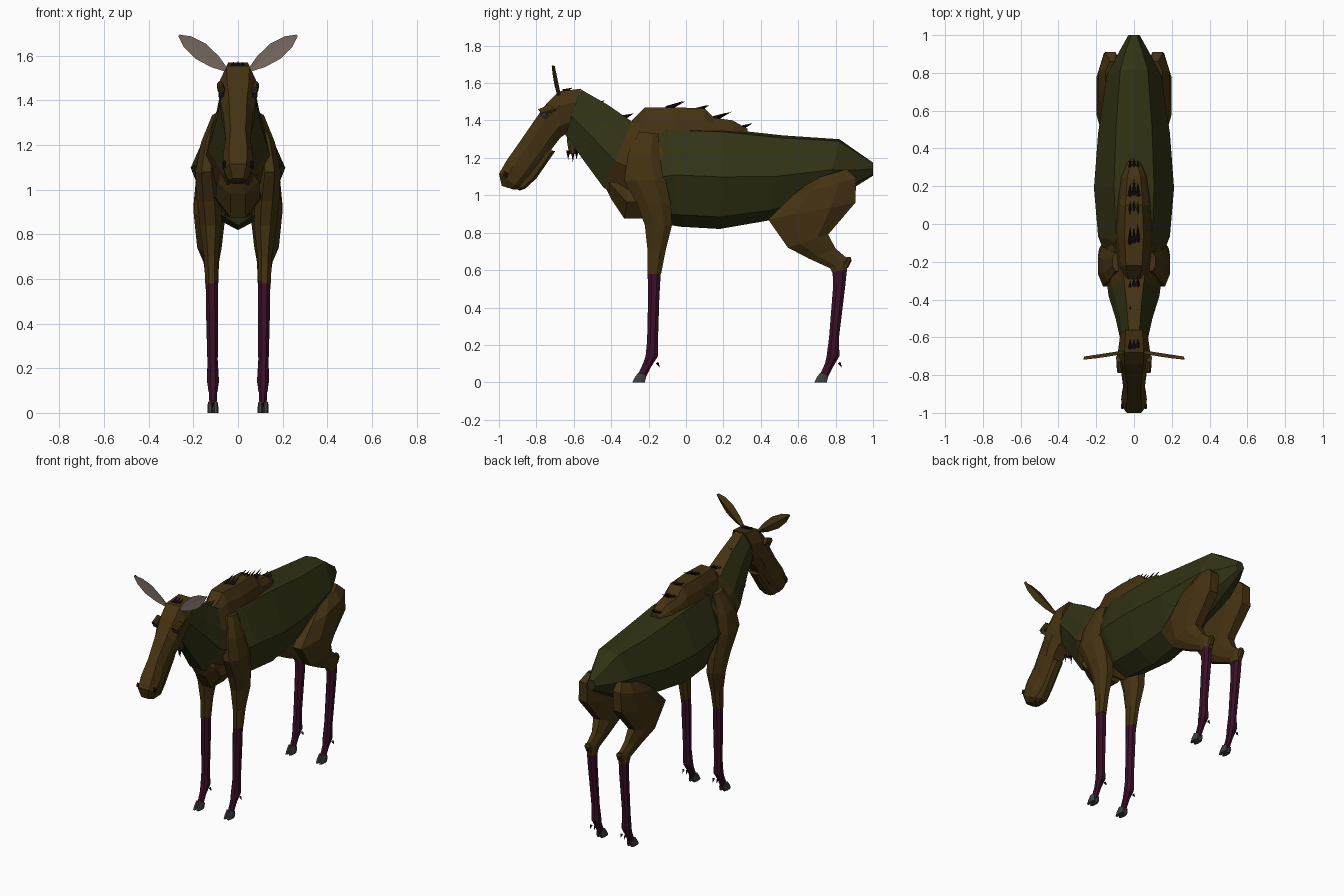
import bpy, bmesh, math, random
from mathutils import Vector

random.seed(4)


def material(name, rgb):
    m = bpy.data.materials.new(name)
    m.diffuse_color = (*rgb, 1)
    return m


BROWN = material("brown hide", (0.058, 0.032, 0.006))
GREEN = material("olive hide", (0.031, 0.032, 0.007))
PURPLE = material("plum leg", (0.044, 0.005, 0.022))
TUFT = material("dark hair", (0.011, 0.003, 0.006))
EAR = material("pale inner ear", (0.2, 0.155, 0.125))
HOOF = material("grey hoof", (0.05, 0.05, 0.05))
EYE = material("dark eye", (0.03, 0.03, 0.035))

# Half cross-sections: (position from first to second edge, share of width)
BARREL = [(0, 0), (0.03, 0.5), (0.48, 1), (0.88, 0.6), (1, 0)]
NECK = [(0, 0.4), (0.3, 0.85), (0.6, 1), (1, 0.35)]
HEAD = [(0, 0.6), (0.3, 1), (0.75, 0.9), (1, 0.45)]
LIMB = [(0, 0.45), (0.3, 1), (0.72, 1), (1, 0.45)]


def finish(name, bm, mats, mirror=False, rule=None):
    bmesh.ops.recalc_face_normals(bm, faces=bm.faces[:])
    if rule:
        for f in bm.faces:
            f.material_index = rule(f)
    me = bpy.data.meshes.new(name)
    bm.to_mesh(me)
    bm.free()
    for m in mats:
        me.materials.append(m)
    ob = bpy.data.objects.new(name, me)
    bpy.context.collection.objects.link(ob)
    if mirror:
        ob.modifiers.new("mirror", 'MIRROR').use_mirror_merge = False
    return ob


def loft(name, profile, sections, mats, mirror=False, rule=None):
    """Sections: y, z of first edge, y, z of second edge, half width, x centre."""
    bm = bmesh.new()
    rings = []
    for s in sections:
        ya, za, yb, zb, w = s[:5]
        cx = s[5] if len(s) > 5 else 0
        right = [(cx + w * k, ya + (yb - ya) * t, za + (zb - za) * t) for t, k in profile]
        left = [(2 * cx - x, y, z) for (x, y, z), (t, k) in zip(right, profile) if k > 0]
        rings.append([bm.verts.new(p) for p in right + left[::-1]])
    n = len(rings[0])
    for a, b in zip(rings, rings[1:]):
        for i in range(n):
            j = (i + 1) % n
            bm.faces.new((a[i], a[j], b[j], b[i]))
    bm.faces.new(rings[0])
    bm.faces.new(rings[-1][::-1])
    return finish(name, bm, mats, mirror, rule)


def spikes(name, pairs, radius, mat, mirror=False):
    """Four-sided hair spikes from base to tip."""
    bm = bmesh.new()
    for base, tip in pairs:
        b, t = Vector(base), Vector(tip)
        q = (t - b).to_track_quat('Z', 'Y')
        ring = [bm.verts.new(b + q @ Vector((radius * math.cos(a), radius * math.sin(a), 0)))
                for a in (0, math.pi / 2, math.pi, 1.5 * math.pi)]
        top = bm.verts.new(t)
        bm.faces.new(ring)
        for i in range(4):
            bm.faces.new((ring[i], ring[(i + 1) % 4], top))
    return finish(name, bm, [mat], mirror)


# Trunk
loft("body", BARREL, [
    (-0.25, 1.32, -0.08, 0.84, 0.15),
    (-0.10, 1.365, -0.03, 0.832, 0.19),
    (0.20, 1.355, 0.18, 0.82, 0.212),
    (0.52, 1.32, 0.44, 0.865, 0.19),
    (0.82, 1.30, 0.74, 0.96, 0.145),
    (0.92, 1.23, 0.88, 1.03, 0.085),
    (1.00, 1.175, 1.00, 1.105, 0.03)], [GREEN])

# Neck: olive in front, brown where it joins the shoulder and under the poll
loft("neck", NECK, [
    (-0.56, 1.565, -0.65, 1.33, 0.072),
    (-0.42, 1.485, -0.55, 1.19, 0.098),
    (-0.29, 1.395, -0.44, 1.04, 0.135),
    (-0.10, 1.36, -0.16, 0.88, 0.165)], [GREEN, BROWN],
    rule=lambda f: int(f.calc_center_median().y > -0.33 or
                       (f.normal.z > 0.8 and abs(f.calc_center_median().x) < 0.01)))

loft("brisket", NECK, [
    (-0.40, 1.12, -0.44, 1.06, 0.06),
    (-0.36, 1.12, -0.40, 0.98, 0.095),
    (-0.30, 1.10, -0.33, 0.875, 0.10),
    (-0.16, 1.10, -0.20, 0.875, 0.11)], [BROWN])

# Raised shoulder hump
loft("hump", [(0, 0.5), (0.45, 0.85), (1, 1)], [
    (-0.29, 1.40, -0.29, 1.33, 0.06),
    (-0.22, 1.47, -0.22, 1.33, 0.085),
    (-0.06, 1.47, -0.06, 1.33, 0.10),
    (0.10, 1.465, 0.10, 1.33, 0.09),
    (0.15, 1.415, 0.15, 1.33, 0.085),
    (0.25, 1.40, 0.25, 1.33, 0.07),
    (0.33, 1.355, 0.33, 1.33, 0.035)], [BROWN])

# Head with long drooping muzzle
loft("head", HEAD, [
    (-0.56, 1.57, -0.64, 1.33, 0.073),
    (-0.68, 1.555, -0.67, 1.31, 0.085),
    (-0.745, 1.49, -0.705, 1.265, 0.083),
    (-0.80, 1.415, -0.74, 1.215, 0.068),
    (-0.90, 1.27, -0.815, 1.125, 0.056),
    (-0.96, 1.185, -0.85, 1.075, 0.068),
    (-1.00, 1.115, -0.885, 1.035, 0.064),
    (-0.985, 1.05, -0.92, 1.03, 0.04)], [BROWN])
loft("lower_jaw", HEAD, [
    (-0.75, 1.25, -0.70, 1.235, 0.04),
    (-0.85, 1.12, -0.80, 1.09, 0.04),
    (-0.90, 1.06, -0.86, 1.035, 0.045),
    (-0.92, 1.04, -0.89, 1.025, 0.03)], [BROWN])
loft("brow", LIMB, [
    (-0.73, 1.485, -0.69, 1.45, 0.014, 0.080),
    (-0.79, 1.46, -0.77, 1.43, 0.016, 0.074)], [BROWN], mirror=True)
loft("eye", LIMB, [
    (-0.775, 1.455, -0.735, 1.425, 0.012, 0.076),
    (-0.785, 1.435, -0.745, 1.405, 0.012, 0.074)], [EYE], mirror=True)
loft("nostril", LIMB, [
    (-0.972, 1.13, -0.95, 1.115, 0.008, 0.062),
    (-0.98, 1.105, -0.955, 1.09, 0.008, 0.062)], [TUFT], mirror=True)

# Throat flap with hair tips
loft("throat_flap", LIMB, [
    (-0.64, 1.37, -0.57, 1.32, 0.025),
    (-0.635, 1.28, -0.58, 1.27, 0.022),
    (-0.625, 1.22, -0.59, 1.22, 0.014)], [BROWN])
spikes("throat_hair", [((x, y, 1.24), (x * 1.2, y, z)) for x, y, z in
                       ((0.012, -0.63, 1.19), (-0.01, -0.605, 1.175), (0.012, -0.585, 1.19))],
       0.011, TUFT)

# Leaf-shaped ears, pale on the front
bm = bmesh.new()
base, tip = Vector((0.05, -0.685, 1.535)), Vector((0.265, -0.718, 1.692))
across = Vector((-0.59, 0, 0.81))
rings = []
for t, w in ((0, 0.008), (0.25, 0.03), (0.55, 0.041), (0.82, 0.029), (1, 0.004)):
    c = base.lerp(tip, t)
    rings.append([bm.verts.new(p) for p in (
        c + across * w, c + Vector((0, 0.001, 0)), c - across * w, c + Vector((0, 0.016, 0)))])
for a, b in zip(rings, rings[1:]):
    for i in range(4):
        j = (i + 1) % 4
        bm.faces.new((a[i], a[j], b[j], b[i]))
bm.faces.new(rings[0])
bm.faces.new(rings[-1][::-1])
finish("ear", bm, [BROWN, EAR], True, lambda f: int(f.normal.y < -0.5))

# Front legs
loft("shoulder_and_foreleg", LIMB, [
    (-0.25, 1.34, -0.15, 1.33, 0.03, 0.085),
    (-0.31, 1.22, -0.14, 1.20, 0.04, 0.125),
    (-0.33, 1.08, -0.11, 1.08, 0.048, 0.143),
    (-0.26, 0.95, -0.08, 0.95, 0.055, 0.13),
    (-0.22, 0.84, -0.075, 0.84, 0.05, 0.122),
    (-0.205, 0.70, -0.11, 0.70, 0.032, 0.12),
    (-0.205, 0.58, -0.133, 0.58, 0.028, 0.119)], [BROWN], mirror=True)

# Hind legs
loft("thigh", LIMB, [
    (0.69, 1.09, 0.86, 1.14, 0.04, 0.11),
    (0.57, 1.00, 0.91, 1.09, 0.062, 0.125),
    (0.44, 0.87, 0.905, 0.96, 0.072, 0.127),
    (0.545, 0.72, 0.76, 0.79, 0.055, 0.128),
    (0.66, 0.66, 0.80, 0.715, 0.035, 0.12),
    (0.77, 0.61, 0.865, 0.66, 0.03, 0.117),
    (0.785, 0.58, 0.86, 0.59, 0.028, 0.116)], [BROWN], mirror=True)
loft("hock", LIMB, [
    (0.84, 0.62, 0.865, 0.61, 0.02, 0.117),
    (0.855, 0.66, 0.885, 0.65, 0.02, 0.117),
    (0.86, 0.67, 0.88, 0.67, 0.012, 0.117)], [BROWN], mirror=True)

# Shins, pasterns, cloven hooves and dewclaws: y offset for front and back
SHINS = {
    "front": (-0.255, [(-0.205, -0.135, 0.59), (-0.203, -0.143, 0.44),
                       (-0.208, -0.15, 0.22), (-0.216, -0.15, 0.14)]),
    "hind": (0.718, [(0.783, 0.86, 0.60), (0.787, 0.852, 0.52),
                     (0.765, 0.818, 0.24), (0.752, 0.82, 0.14)])}
for which, (hy, cuts) in SHINS.items():
    secs = [(a, z, b, z, 0.027 - 0.004 * (i == 2), 0.118 - 0.002 * i)
            for i, (a, b, z) in enumerate(cuts)]
    secs += [(hy + 0.025, 0.10, hy + 0.07, 0.085, 0.018, 0.112),
             (hy, 0.045, hy + 0.04, 0.025, 0.016, 0.112)]
    loft(which + "_shin", LIMB, secs, [PURPLE], mirror=True)
    for side, cx in (("inner", 0.100), ("outer", 0.125)):
        loft(f"{which}_{side}_hoof", LIMB, [
            (hy, 0.052, hy + 0.04, 0.035, 0.010, cx),
            (hy - 0.02, 0.025, hy + 0.04, 0.02, 0.012, cx),
            (hy - 0.032, 0, hy + 0.035, 0, 0.012, cx)], [HOOF], mirror=True)
    spikes(which + "_dewclaws", [((cx, hy + 0.10, 0.105), (cx, hy + 0.115, 0.08))
                                 for cx in (0.098, 0.126)], 0.009, TUFT, mirror=True)

# Hair tufts along the crest and hump, swept backward
tufts = []
for y, z, size in ((-0.65, 1.555, 0.06), (-0.48, 1.49, 0.04), (-0.34, 1.415, 0.06),
                   (-0.10, 1.465, 0.10), (0.06, 1.455, 0.07), (0.15, 1.41, 0.09),
                   (0.29, 1.36, 0.06)):
    for x in (-0.022, 0, 0.022):
        s = size * random.uniform(0.7, 1)
        y0 = y + random.uniform(-0.01, 0.01)
        tufts.append(((x, y0, z), (x * 0.9, y0 + s, z + s * 0.42)))
spikes("crest_hair", tufts, 0.012, TUFT)
